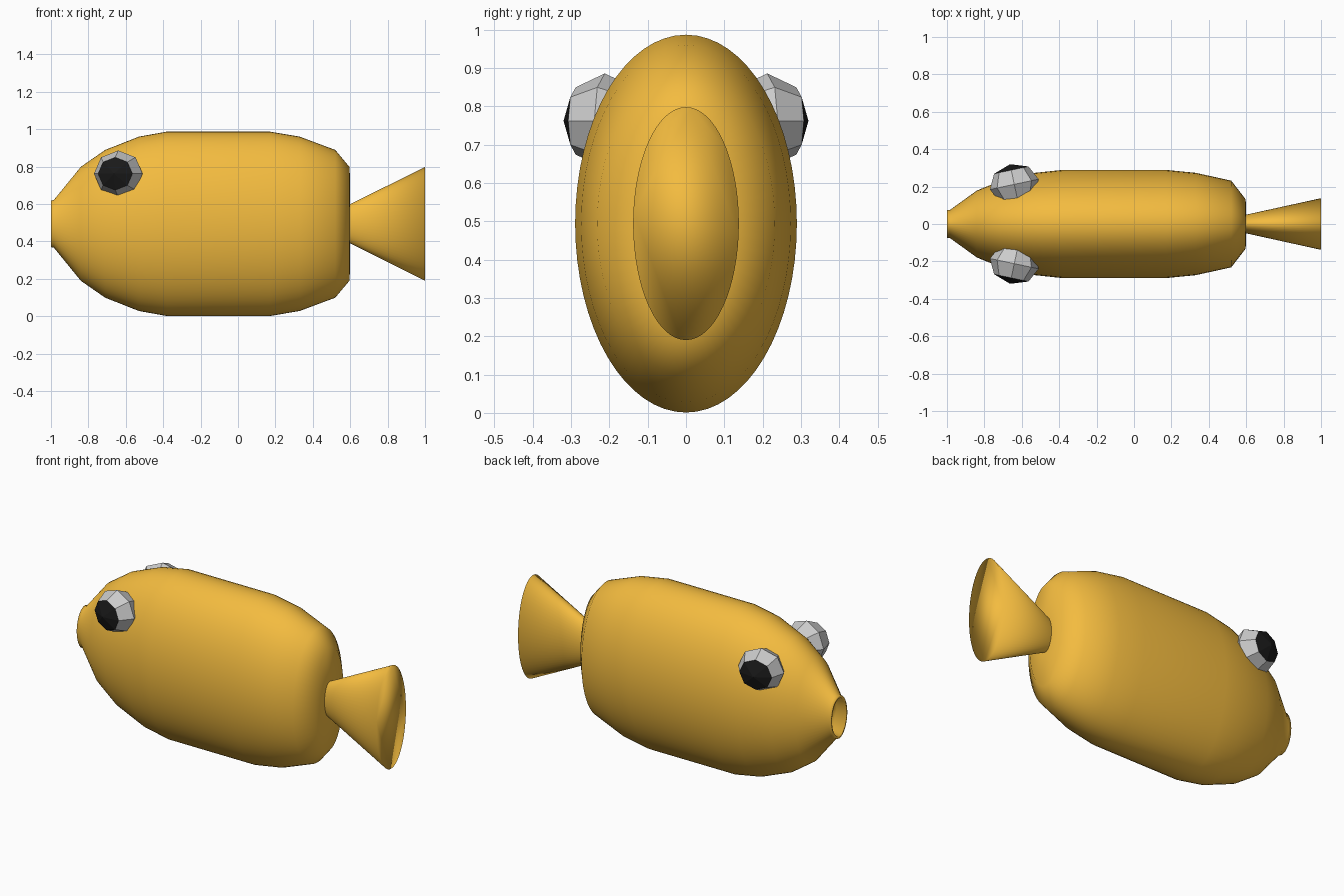
import bpy, bmesh
from math import sin, cos, pi, radians
from mathutils import Matrix, Vector

if "Cube" in bpy.data.objects:
    bpy.data.objects.remove(bpy.data.objects["Cube"])

MID_Z = 0.494
SIDES = 64


def material(name, rgb):
    m = bpy.data.materials.new(name)
    m.diffuse_color = (*rgb, 1)
    m.use_nodes = True
    m.node_tree.nodes["Principled BSDF"].inputs["Base Color"].default_value = m.diffuse_color
    return m


def add_object(name, bm, mat=None, smooth=False):
    mesh = bpy.data.meshes.new(name)
    for f in bm.faces:
        f.smooth = smooth
    bm.to_mesh(mesh)
    bm.free()
    obj = bpy.data.objects.new(name, mesh)
    bpy.context.collection.objects.link(obj)
    if mat:
        mesh.materials.append(mat)
    return obj


def oval_loft(name, stations, mat, cap_start=False, cap_end=False):
    """Skin elliptical rings (x, half width, half height) along x."""
    bm = bmesh.new()
    rings = []
    for x, ry, rz in stations:
        rings.append([bm.verts.new((x, ry * cos(2 * pi * i / SIDES),
                                    MID_Z + rz * sin(2 * pi * i / SIDES)))
                      for i in range(SIDES)])
    for a, b in zip(rings, rings[1:]):
        for i in range(SIDES):
            j = (i + 1) % SIDES
            bm.faces.new((a[i], b[i], b[j], a[j])).normal_flip()
    if cap_start:
        bm.faces.new(rings[0][::-1])
    if cap_end:
        bm.faces.new(rings[-1])
    bmesh.ops.recalc_face_normals(bm, faces=bm.faces)
    return add_object(name, bm, mat, smooth=True)


orange = material("orange", (0.9, 0.5, 0.05))
black = material("black", (0.01, 0.01, 0.01))

# Body: recessed mouth, lip, rounded trunk, flat rear face
W = 0.587
trunk = [(-0.985, 0.127), (-0.84, 0.305), (-0.71, 0.395), (-0.53, 0.466),
         (-0.38, 0.493), (0.17, 0.493), (0.33, 0.466), (0.52, 0.395)]
body = [(-0.94, 0.062, 0.104), (-1.0, 0.066, 0.11), (-1.0, 0.076, 0.125)]
body += [(x, r * W, r) for x, r in trunk]
body += [(0.597, 0.132, 0.303), (0.6, 0.05, 0.105)]
oval_loft("body", body, orange, cap_start=True)

# Tail: flaring oval cone
oval_loft("tail", [(0.6, 0.05, 0.105), (1.0, 0.138, 0.304)], orange,
          cap_end=True)


# Eyes: low-poly flattened spheres, the outer cap forming the pupil
def eye_part(name, pupil, mat=None):
    bm = bmesh.new()
    bmesh.ops.create_uvsphere(bm, u_segments=8, v_segments=4, radius=1)
    drop = [f for f in bm.faces
            if (f.calc_center_median().z > 0.72) != pupil]
    bmesh.ops.delete(bm, geom=drop, context='FACES')
    t = radians(12)
    across = Vector((cos(t), -sin(t), 0)) * 0.133
    up = Vector((0, 0, 0.124))
    out = Vector((-sin(t), -cos(t), 0)) * 0.11
    place = Matrix((across, up, out)).transposed().to_4x4()
    bm.transform(Matrix.Translation((-0.64, -0.212, 0.762)) @ place)
    obj = add_object(name, bm, mat)
    mirror = obj.modifiers.new("other_side", 'MIRROR')
    mirror.use_axis = (False, True, False)
    mirror.use_mirror_merge = False


eye_part("eyes", False)
eye_part("pupils", True, black)
